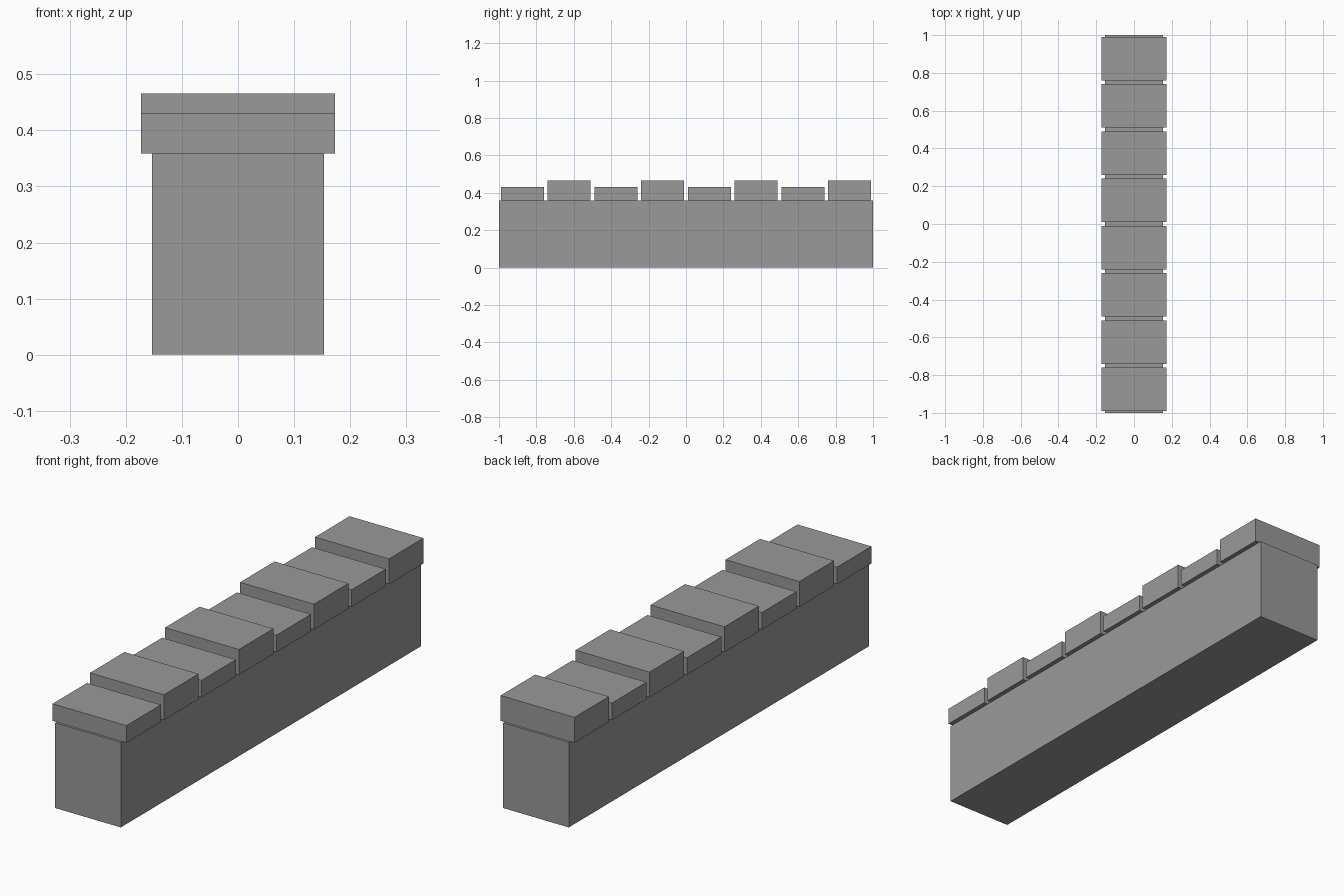
import bpy

if "Cube" in bpy.data.objects:
    bpy.data.objects.remove(bpy.data.objects["Cube"])

stone = bpy.data.materials.new("grey stone")
stone.diffuse_color = (0.32, 0.32, 0.32, 1.0)
stone.use_nodes = True
stone.node_tree.nodes["Principled BSDF"].inputs["Base Color"].default_value = stone.diffuse_color


def box(name, size, y, z_bottom):
    """Flat-faced block standing on z_bottom, centred on x = 0."""
    bpy.ops.mesh.primitive_cube_add(size=1, location=(0, y, z_bottom + size[2] / 2))
    obj = bpy.context.object
    obj.name = name
    obj.scale = size
    bpy.ops.object.transform_apply(location=False, rotation=False, scale=True)
    obj.data.materials.append(stone)
    return obj


WALL_HEIGHT = 0.359
STONES = 8
PITCH = 2.0 / STONES

# Wall body
box("wall", (0.306, 2.0, WALL_HEIGHT), 0, 0)

# Overhanging coping stones, alternating low and high
for i in range(STONES):
    height = 0.107 if i % 2 else 0.072
    box(f"coping_stone_{i + 1}", (0.345, 0.23, height), -1 + PITCH * (i + 0.5), WALL_HEIGHT)
